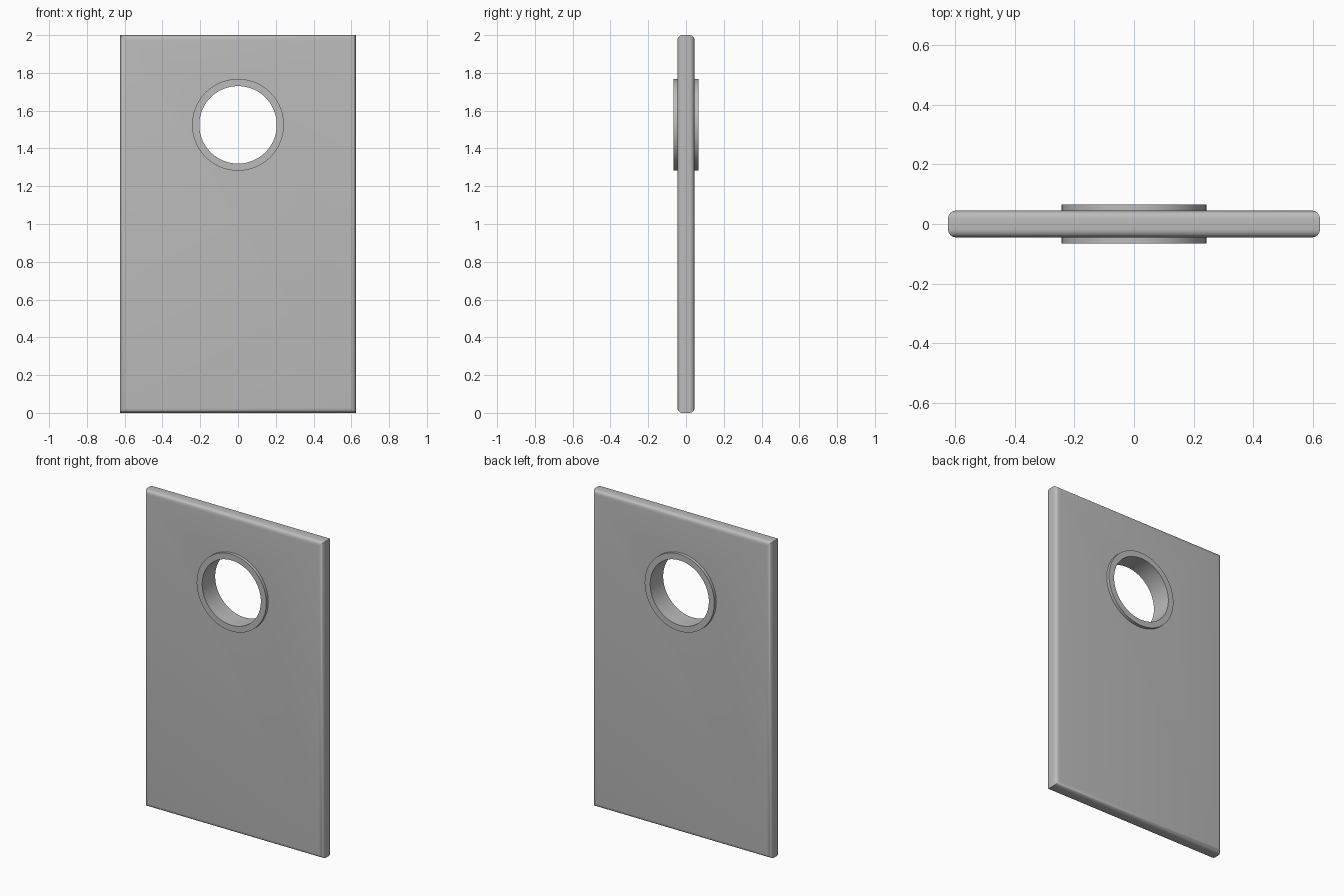
import bpy, bmesh, math
from mathutils import Matrix

cube = bpy.data.objects.get("Cube")
if cube:
    bpy.data.objects.remove(cube, do_unlink=True)

WIDTH, DEPTH, HEIGHT = 1.25, 0.09, 2.0
EDGE_RADIUS = 0.027
HOLE_Z = 1.525
RING_OUTER, RING_INNER, RING_DEPTH = 0.243, 0.205, 0.13
SIDES = 96

grey = bpy.data.materials.new("plain grey")
grey.use_nodes = True
colour = (0.5, 0.5, 0.5, 1)
grey.diffuse_color = colour
grey.node_tree.nodes["Principled BSDF"].inputs["Base Color"].default_value = colour


def make_object(name, bm):
    bmesh.ops.recalc_face_normals(bm, faces=bm.faces)
    mesh = bpy.data.meshes.new(name)
    bm.to_mesh(mesh)
    bm.free()
    mesh.materials.append(grey)
    obj = bpy.data.objects.new(name, mesh)
    bpy.context.collection.objects.link(obj)
    return obj


def smooth(obj):
    bpy.ops.object.select_all(action="DESELECT")
    obj.select_set(True)
    bpy.context.view_layer.objects.active = obj
    bpy.ops.object.shade_smooth_by_angle(angle=math.radians(35))


# Slab: front and back rims rounded, the four corners left square
bm = bmesh.new()
bmesh.ops.create_cube(bm, size=1, matrix=Matrix.Translation((0, 0, HEIGHT / 2))
                      @ Matrix.Diagonal((WIDTH, DEPTH, HEIGHT, 1)))
rims = [e for e in bm.edges if abs(e.verts[0].co.y - e.verts[1].co.y) < 0.001]
bmesh.ops.bevel(bm, geom=rims, offset=EDGE_RADIUS, segments=6,
                profile=0.5, affect="EDGES")
panel = make_object("panel", bm)

# Round hole through the slab, hidden under the ring
bm = bmesh.new()
hole_radius = (RING_OUTER + RING_INNER) / 2
bmesh.ops.create_cone(bm, cap_ends=True, segments=SIDES, radius1=hole_radius,
                      radius2=hole_radius, depth=1,
                      matrix=Matrix.Translation((0, 0, HOLE_Z))
                      @ Matrix.Rotation(math.pi / 2, 4, "X"))
cutter = make_object("hole_cutter", bm)
cut = panel.modifiers.new("hole", "BOOLEAN")
cut.operation = "DIFFERENCE"
cut.solver = "EXACT"
cut.object = cutter
bpy.context.view_layer.objects.active = panel
bpy.ops.object.modifier_apply(modifier=cut.name)
bpy.data.objects.remove(cutter, do_unlink=True)
smooth(panel)

# Ring lining the hole: a rectangular section spun around the y axis
bm = bmesh.new()
half = RING_DEPTH / 2
section = [(RING_INNER, -half), (RING_OUTER, -half), (RING_OUTER, half), (RING_INNER, half)]
verts = [bm.verts.new((r, y, 0)) for r, y in section]
edges = [bm.edges.new((verts[i], verts[(i + 1) % 4])) for i in range(4)]
bmesh.ops.spin(bm, geom=verts + edges, cent=(0, 0, 0), axis=(0, 1, 0),
               angle=math.tau, steps=SIDES, use_merge=True)
bmesh.ops.remove_doubles(bm, verts=bm.verts, dist=0.0001)
bmesh.ops.translate(bm, verts=bm.verts, vec=(0, 0, HOLE_Z))
smooth(make_object("hole_ring", bm))
